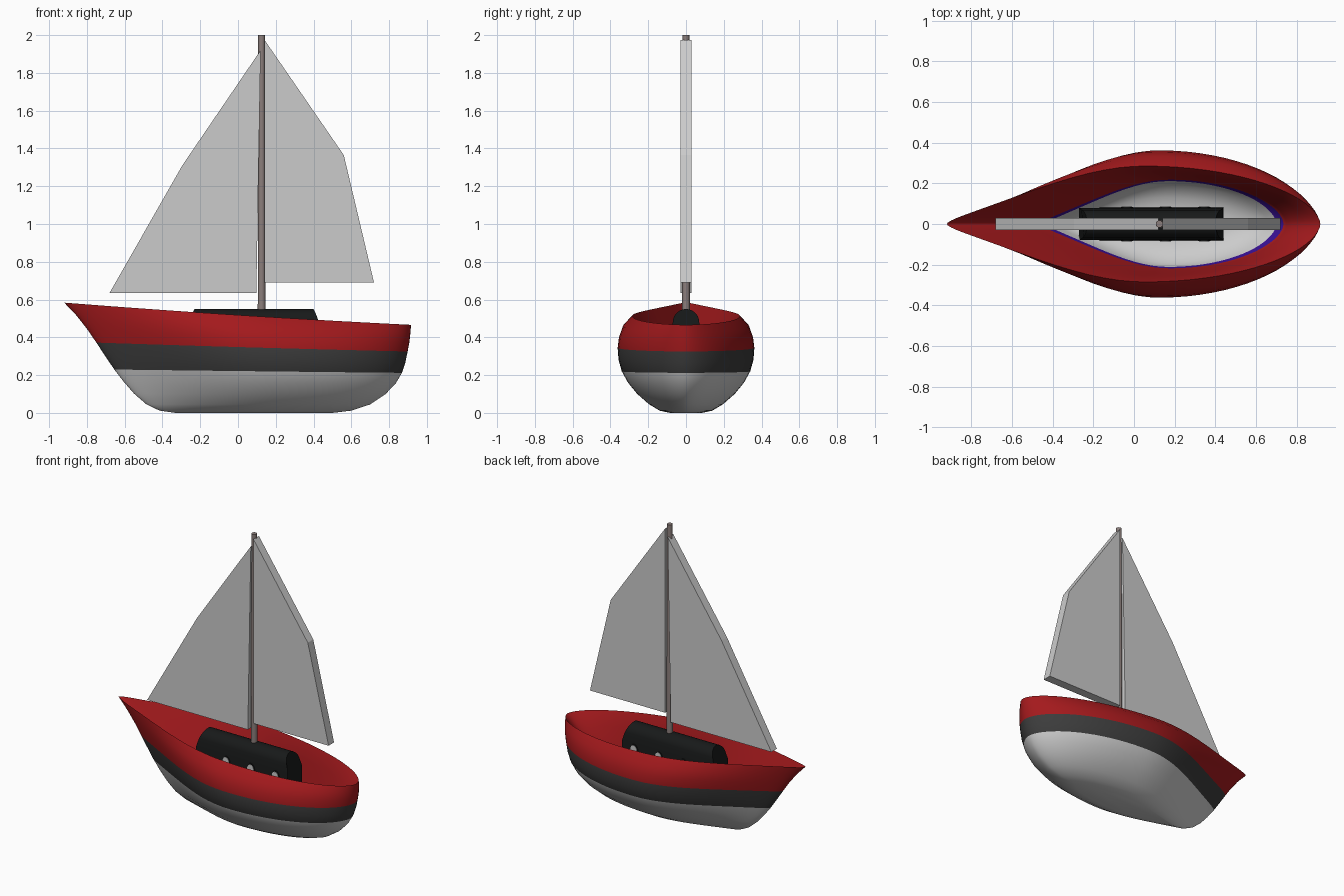
import bpy, bmesh, math
from mathutils import Matrix

if "Cube" in bpy.data.objects:
    bpy.data.objects.remove(bpy.data.objects["Cube"])


def material(name, rgb):
    m = bpy.data.materials.new(name)
    m.diffuse_color = (*rgb, 1)
    m.use_nodes = True
    m.node_tree.nodes["Principled BSDF"].inputs["Base Color"].default_value = m.diffuse_color
    return m


RED = material("red_paint", (0.37, 0.01, 0.012))
DARK = material("dark_paint", (0.045, 0.045, 0.045))
GREY = material("light_grey", (0.6, 0.6, 0.6))
PURPLE = material("purple_trim", (0.04, 0.005, 0.3))
BLACK = material("black_cabin", (0.009, 0.01, 0.01))
WOOD = material("mast_wood", (0.26, 0.21, 0.2))


def finish(name, bm, mats, angle=None):
    bmesh.ops.recalc_face_normals(bm, faces=bm.faces)
    me = bpy.data.meshes.new(name)
    bm.to_mesh(me)
    bm.free()
    for m in mats:
        me.materials.append(m)
    ob = bpy.data.objects.new(name, me)
    bpy.context.collection.objects.link(ob)
    if angle:
        me.shade_smooth()
        me.set_sharp_from_angle(angle=math.radians(angle))
    return ob


def loft(bm, rings, mat_ids):
    loops = [[bm.verts.new(p) for p in r] for r in rings]
    n = len(loops[0])
    for a, b, m in zip(loops, loops[1:], mat_ids):
        for i in range(n):
            j = (i + 1) % n
            bm.faces.new((a[i], a[j], b[j], b[i])).material_index = m
    bm.faces.new(loops[0]).material_index = mat_ids[0]
    bm.faces.new(loops[-1]).material_index = mat_ids[-1]


# Hull: plan outline repeated at each level, swept up along the sheer line
def beam(u):
    if u < 0.53:
        f = u / 0.53
        return (0.5 * math.sin(f * math.pi / 2) + 0.5 * f * f * (3 - 2 * f)
                + 0.3 * math.sqrt(f) * (1 - f) ** 2)
    g = max(0.0, (1 - u) / 0.47)
    return max(0.0, 1 - (1 - g) ** 2) ** 0.57


def hull_ring(z, bow, stern, width, n=40):
    us = [(1 - math.cos(math.pi * i / n)) / 2 for i in range(n + 1)]
    half = [(u, beam(u)) for u in us]
    ring = half + [(u, -b) for u, b in half[-2:0:-1]]
    pts = []
    for u, b in ring:
        x = bow + (stern - bow) * u
        sheer = (0.518 - 0.064 * x + 0.008 * x * x) / 0.51
        pts.append((x, b * width, z * sheer ** (z / 0.51)))
    return pts


# (height, bow x, stern x, half beam, material of the strip above)
LEVELS = [
    (0.0, -0.33, 0.50, 0.085, 0), (0.012, -0.415, 0.60, 0.14, 0),
    (0.045, -0.485, 0.70, 0.195, 0), (0.10, -0.55, 0.78, 0.258, 0),
    (0.16, -0.605, 0.835, 0.307, 0), (0.22, -0.655, 0.868, 0.34, 1),
    (0.28, -0.70, 0.886, 0.357, 1), (0.345, -0.75, 0.898, 0.362, 2),
    (0.40, -0.795, 0.907, 0.355, 2), (0.46, -0.855, 0.913, 0.333, 2),
    (0.51, -0.92, 0.916, 0.285, 2),
    # inside of the hull
    (0.47, -0.85, 0.88, 0.272, 2), (0.40, -0.73, 0.83, 0.257, 2),
    (0.32, -0.61, 0.785, 0.243, 2), (0.25, -0.52, 0.75, 0.229, 2),
    (0.20, -0.46, 0.735, 0.218, 3), (0.18, -0.43, 0.70, 0.211, 0),
    (0.13, -0.40, 0.66, 0.19, 0), (0.09, -0.36, 0.58, 0.13, 0),
    (0.075, -0.30, 0.50, 0.07, 0),
]
bm = bmesh.new()
loft(bm, [hull_ring(*lv[:4]) for lv in LEVELS], [lv[4] for lv in LEVELS[:-1]])
finish("hull", bm, [GREY, DARK, RED, PURPLE], 55)

# Cabin: arched section with ends that lean inwards towards the top
arch = [(0.08, 0.085), (0.078, 0.44)]
arch += [(0.07 * math.cos(a), 0.48 + 0.07 * math.sin(a))
         for a in (math.pi * i / 14 for i in range(15))]
arch += [(-0.078, 0.44), (-0.08, 0.085)]


def lean(z):
    return 0.04 * max(0.0, (z - 0.42) / 0.13) ** 1.6


bm = bmesh.new()
loft(bm, [[(-0.27 + lean(z), y, z) for y, z in arch],
          [(0.44 - lean(z), y, z) for y, z in arch]], [0])
finish("cabin", bm, [BLACK], 40)


# Portholes: tall oval light pane in a dark rim, three on each side
def disc(bm, x, y, r, depth):
    mat = (Matrix.Translation((x, y, 0.39)) @ Matrix.Diagonal((1, 1, 1.5, 1))
           @ Matrix.Rotation(math.pi / 2, 4, 'X'))
    bmesh.ops.create_cone(bm, cap_ends=True, segments=20, radius1=r, radius2=r,
                          depth=depth, matrix=mat)


panes, rims = bmesh.new(), bmesh.new()
for x in (-0.035, 0.155, 0.345):
    for s in (-1, 1):
        disc(rims, x, s * 0.078, 0.030, 0.012)
        disc(panes, x, s * 0.079, 0.026, 0.014)
finish("porthole_rims", rims, [BLACK], 40)
finish("porthole_panes", panes, [GREY], 40)

# Mast
bm = bmesh.new()
bmesh.ops.create_cone(bm, cap_ends=True, segments=16, radius1=0.021, radius2=0.018,
                      depth=1.75, matrix=Matrix.Translation((0.125, 0, 1.125)))
finish("mast", bm, [WOOD], 40)


# Sails: flat slabs cut to outline
def sail(name, outline):
    bm = bmesh.new()
    loft(bm, [[(x, y, z) for x, z in outline] for y in (-0.03, 0.03)], [0])
    finish(name, bm, [GREY])


sail("front_sail", [(-0.68, 0.635), (0.097, 0.635), (0.12, 1.92), (-0.295, 1.31)])
sail("rear_sail", [(0.14, 0.69), (0.72, 0.69), (0.56, 1.365), (0.14, 1.975)])
